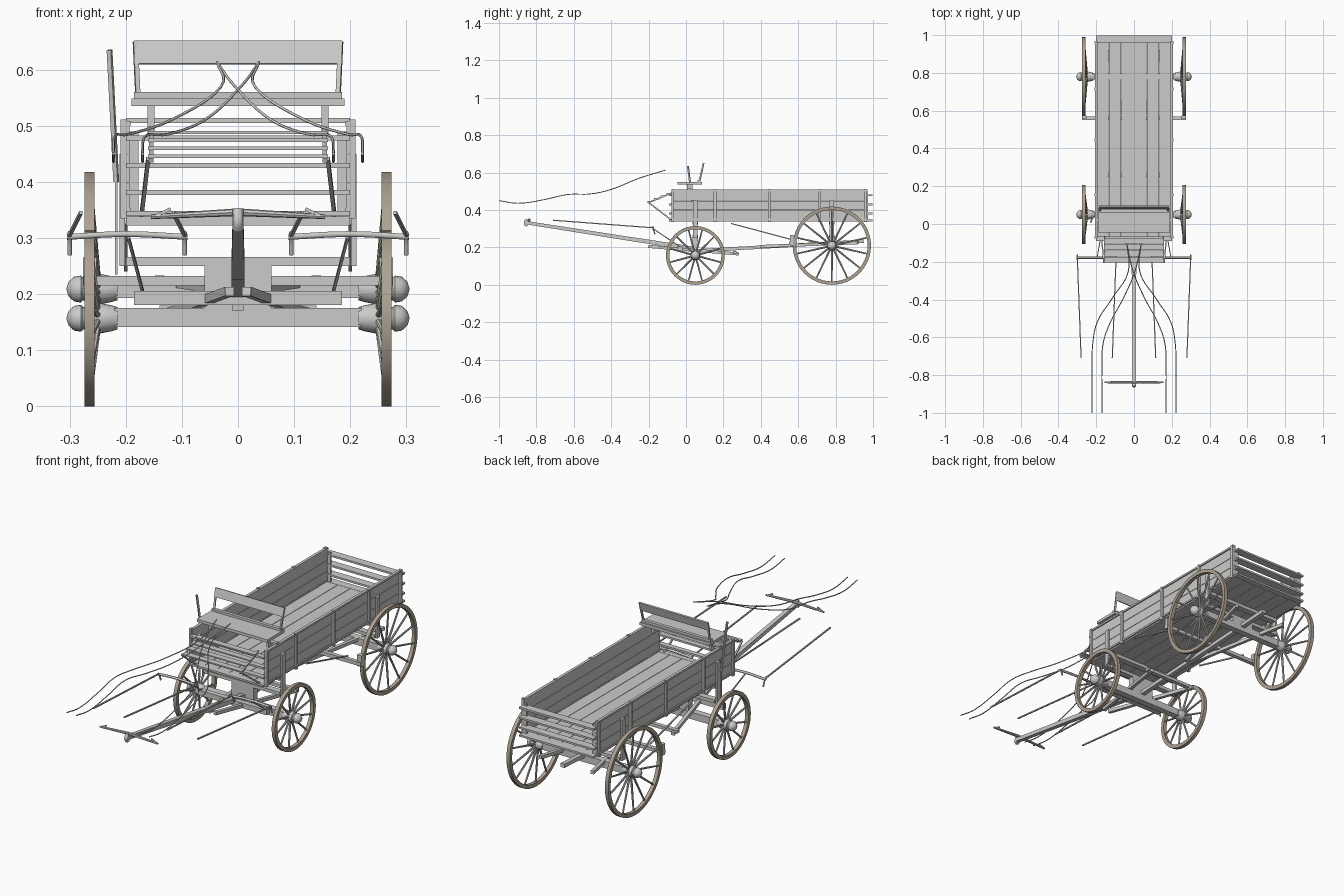
import bpy, bmesh, math
from mathutils import Vector, Matrix

if "Cube" in bpy.data.objects:
    bpy.data.objects.remove(bpy.data.objects["Cube"])


def material(name, rgb):
    m = bpy.data.materials.new(name)
    m.use_nodes = True
    m.diffuse_color = (*rgb, 1)
    m.node_tree.nodes["Principled BSDF"].inputs["Base Color"].default_value = (*rgb, 1)
    return m


GREY = material("weathered grey", (0.6, 0.6, 0.59))
BROWN = material("rim brown", (0.42, 0.36, 0.29))


def finish(name, bm, mat=GREY, smooth=False):
    bmesh.ops.recalc_face_normals(bm, faces=bm.faces)
    me = bpy.data.meshes.new(name)
    bm.to_mesh(me)
    bm.free()
    me.materials.append(mat)
    ob = bpy.data.objects.new(name, me)
    bpy.context.collection.objects.link(ob)
    if smooth:
        bpy.ops.object.select_all(action='DESELECT')
        ob.select_set(True)
        bpy.context.view_layer.objects.active = ob
        bpy.ops.object.shade_smooth_by_angle(angle=math.radians(35))
    return ob


def add_box(bm, lo, hi):
    lo, hi = Vector(lo), Vector(hi)
    mat = Matrix.Translation((lo + hi) / 2) @ Matrix.Diagonal((*(hi - lo), 1))
    bmesh.ops.create_cube(bm, size=1, matrix=mat)


def box(name, lo, hi):
    bm = bmesh.new()
    add_box(bm, lo, hi)
    return finish(name, bm)


def add_bar(bm, p, q, w, h, taper=1, sides=4):
    # beam from p to q; w is the sideways width, h the depth
    p, q = Vector(p), Vector(q)
    d = (q - p).normalized()
    side = d.cross((0, 0, 1))
    side = side.normalized() if side.length > 0.01 else Vector((1, 0, 0))
    up = side.cross(d)
    rot = Matrix((side, up, d)).transposed().to_4x4()
    k = math.sqrt(0.5) if sides == 4 else 0.5
    spin = Matrix.Rotation(math.pi / 4 if sides == 4 else 0, 4, 'Z')
    mat = (Matrix.Translation((p + q) / 2) @ rot
           @ Matrix.Diagonal((w, h, 1, 1)) @ spin)
    bmesh.ops.create_cone(bm, cap_ends=True, segments=sides, radius1=k, radius2=k * taper,
                          depth=(q - p).length, matrix=mat)


def bar(name, p, q, w, h, taper=1, sides=4):
    bm = bmesh.new()
    add_bar(bm, p, q, w, h, taper, sides)
    return finish(name, bm, smooth=sides > 4)


def pair(name, p, q, w, h, taper=1, sides=4):
    for s, label in ((1, "left"), (-1, "right")):
        bar(f"{label}_{name}", (p[0] * s, *p[1:]), (q[0] * s, *q[1:]), w, h, taper, sides)


def cord(name, pts, radius):
    cu = bpy.data.curves.new(name, 'CURVE')
    cu.dimensions = '3D'
    cu.bevel_depth, cu.bevel_resolution, cu.resolution_u = radius, 1, 5
    cu.use_fill_caps = True
    sp = cu.splines.new('BEZIER')
    sp.bezier_points.add(len(pts) - 1)
    for b, p in zip(sp.bezier_points, pts):
        b.co = p
        b.handle_left_type = b.handle_right_type = 'AUTO'
    cu.materials.append(GREY)
    ob = bpy.data.objects.new(name, cu)
    bpy.context.collection.objects.link(ob)
    bpy.ops.object.select_all(action='DESELECT')
    ob.select_set(True)
    bpy.context.view_layer.objects.active = ob
    bpy.ops.object.convert(target='MESH')


def lathe(name, profile, centre, mat, segs, closed=False):
    # revolve (x, radius) points about a sideways axle
    bm = bmesh.new()
    vs = [bm.verts.new((x, 0, r)) for x, r in profile]
    n = len(vs)
    es = [bm.edges.new((vs[i], vs[(i + 1) % n])) for i in range(n if closed else n - 1)]
    bmesh.ops.spin(bm, geom=vs + es, cent=(0, 0, 0), axis=(1, 0, 0),
                   angle=math.tau, steps=segs, use_duplicate=False)
    bmesh.ops.remove_doubles(bm, verts=bm.verts, dist=0.0005)
    bmesh.ops.translate(bm, verts=bm.verts, vec=centre)
    finish(name, bm, mat, True)


# Wheels: rim, hub and tapered spokes
HUB = [(0.215, 0), (0.215, 0.02), (0.225, 0.023), (0.245, 0.027), (0.268, 0.025),
       (0.27, 0.02), (0.276, 0.02), (0.28, 0.024), (0.292, 0.022), (0.302, 0.013), (0.306, 0)]
for end, y, r, count in (("front", 0.05, 0.157, 12), ("rear", 0.78, 0.209, 14)):
    for s, side in ((1, "left"), (-1, "right")):
        tag = f"{side}_{end}_wheel"
        rim = [(0.256, r - 0.018), (0.256, r), (0.274, r), (0.274, r - 0.018)]
        lathe(tag + "_rim", [(x * s, q) for x, q in rim], (0, y, r), BROWN, 48, True)
        lathe(tag + "_hub", [(x * s, q) for x, q in HUB], (0, y, r), GREY, 20)
        bm = bmesh.new()
        for i in range(count):
            a = math.tau * (i + 0.5) / count
            c, sn = math.cos(a), math.sin(a)
            add_bar(bm, (0.25 * s, y + 0.02 * c, r + 0.02 * sn),
                    (0.264 * s, y + (r - 0.015) * c, r + (r - 0.015) * sn), 0.011, 0.011, 0.75, 8)
        finish(tag + "_spokes", bm, smooth=True)
    # Axle, bolster and stakes
    box(end + "_axle", (-0.22, y - 0.016, r - 0.016), (0.22, y + 0.016, r + 0.018))
    box(end + "_bolster", (-0.2, y - 0.015, 0.25), (0.2, y + 0.015, 0.266))
    box(end + "_bolster_block", (-0.06, y - 0.015, r + 0.015), (0.06, y + 0.015, 0.252))
    for x in (-0.206, 0.206):
        box(end + "_stake", (x - 0.005, y - 0.012, 0.25), (x + 0.005, y + 0.012, 0.45))
    box(end + "_body_sill", (-0.2, y - 0.015, 0.322), (0.2, y + 0.015, 0.345))

# Wagon floor
for i in range(6):
    x = -0.2 + i * 0.4 / 6
    box("floor_board", (x + 0.001, -0.075, 0.338), (x + 0.0655, 0.97, 0.347))

# Side boards, rails and posts
for s, side in ((1, "left"), (-1, "right")):
    for i in range(3):
        z = 0.347 + i * 0.052
        xs = sorted((0.193 * s, 0.2 * s))
        box(side + "_side_board", (xs[0], -0.075, z), (xs[1], 0.97, z + 0.05))
    xs = sorted((0.192 * s, 0.206 * s))
    for z in (0.345, 0.5):
        box(side + "_rail", (xs[0], -0.075, z), (xs[1], 0.97, z + 0.009))
    for y in (-0.07, 0.155, 0.445, 0.715, 0.96):
        xs = sorted((0.198 * s, 0.209 * s))
        box(side + "_post", (xs[0], y - 0.007, 0.335), (xs[1], y + 0.007, 0.511))

# Slatted end gates
for z in (0.343, 0.381, 0.429, 0.478):
    box("tail_slat", (-0.2, 0.958, z - 0.004), (0.2, 0.998, z + 0.005))
    box("front_slat", (-0.2, -0.09, z - 0.004), (0.2, -0.065, z + 0.005))
for x in (-0.185, 0.185):
    box("tail_upright", (x - 0.008, 0.962, 0.338), (x + 0.008, 0.972, 0.49))

# Stepped footboard with braces
for i in range(4):
    y, z = -0.205 + i * 0.034, 0.443 + i * 0.014
    box("footboard_slat", (-0.16, y, z), (0.16, y + 0.03, z + 0.006))
pair("footboard_rail", (0.155, -0.205, 0.438), (0.155, -0.065, 0.495), 0.008, 0.008)
pair("footboard_brace", (0.16, -0.203, 0.442), (0.172, -0.07, 0.34), 0.007, 0.007)

# Seat
box("seat_plank", (-0.19, -0.045, 0.535), (0.19, 0.085, 0.549))
box("seat_rear_cleat", (-0.185, 0.062, 0.549), (0.185, 0.078, 0.56))
bar("seat_backrest", (0, 0.084, 0.61), (0, 0.095, 0.651), 0.37, 0.008)
pair("backrest_support", (0.178, 0.07, 0.545), (0.183, 0.094, 0.65), 0.008, 0.008)
box("seat_crossbar", (-0.2, 0.01, 0.505), (0.2, 0.028, 0.514))
for x in (-0.155, 0.155):
    box("seat_block", (x - 0.006, 0.005, 0.485), (x + 0.006, 0.035, 0.537))

# Brake lever, rod, beam and shoes
bar("brake_lever", (-0.217, 0.04, 0.4), (-0.229, 0.01, 0.635), 0.008, 0.008)
bar("lever_link", (-0.217, 0.04, 0.235), (-0.217, 0.04, 0.4), 0.005, 0.005)
pair("brake_rod", (0.2, 0.24, 0.328), (0.2, 0.56, 0.243), 0.006, 0.006)
box("brake_beam", (-0.275, 0.55, 0.215), (0.275, 0.57, 0.232))
for x in (-0.264, 0.264):
    box("brake_shoe", (x - 0.012, 0.555, 0.21), (x + 0.012, 0.575, 0.265))

# Reach, hounds and pole
bar("reach_pole", (0, 0.03, 0.18), (0, 0.95, 0.233), 0.022, 0.018)
pair("rear_hound", (0.015, 0.4, 0.205), (0.14, 0.92, 0.225), 0.016, 0.016)
pair("front_hound", (0.015, -0.2, 0.205), (0.125, 0.28, 0.165), 0.016, 0.016)
box("hound_crossbar", (-0.14, 0.25, 0.165), (0.14, 0.27, 0.18))
bar("draft_pole_rear", (0, 0.06, 0.19), (0, -0.25, 0.238), 0.024, 0.022)
bar("draft_pole_front", (0, -0.24, 0.236), (0, -0.86, 0.333), 0.024, 0.022, 0.8)
box("doubletree", (-0.185, -0.045, 0.181), (0.185, -0.02, 0.206))

# Neck yoke on the pole tip
cord("yoke_ring", [(0, -0.85, 0.315), (0, -0.858, 0.33), (0, -0.85, 0.35)], 0.01)
pair("neck_yoke_arm", (0, -0.838, 0.346), (0.155, -0.838, 0.338), 0.016, 0.014, 0.6, 8)
pair("yoke_end_strap", (0.145, -0.838, 0.34), (0.12, -0.838, 0.352), 0.006, 0.006)

# Swingletrees with hooks and traces
for s, side in ((1, "left"), (-1, "right")):
    cord(side + "_swingletree", [(0.09 * s, -0.178, 0.302), (0.2 * s, -0.178, 0.307),
                                 (0.305 * s, -0.178, 0.302)], 0.006)
    bar(side + "_swingletree_link", (0.17 * s, -0.035, 0.205), (0.195 * s, -0.175, 0.3),
        0.005, 0.005)
    for a, b in ((0.3, 0.28), (0.095, 0.115)):
        cord(side + "_trace_hook", [(a * s, -0.165, 0.27), (a * s, -0.18, 0.303),
                                    (a * s, -0.19, 0.31)], 0.004)
        bar(side + "_trace", (a * s, -0.18, 0.305), (b * s, -0.71, 0.345), 0.006, 0.006)

    # Reins: one runs outward, the other crosses over
    heights = [(-0.11, 0.613), (-0.25, 0.57), (-0.4, 0.51), (-0.52, 0.485), (-0.63, 0.483),
               (-0.76, 0.455), (-0.9, 0.436), (-1, 0.45)]
    outer = [0.037, 0.03, 0.12, 0.195, 0.218, 0.222, 0.222, 0.222]
    cross = [0.037, 0.005, -0.06, -0.125, -0.163, -0.17, -0.17, -0.17]
    for label, xs in (("outer", outer), ("crossing", cross)):
        cord(f"{side}_{label}_rein", [(x * s, y, z) for x, (y, z) in zip(xs, heights)], 0.0025)
